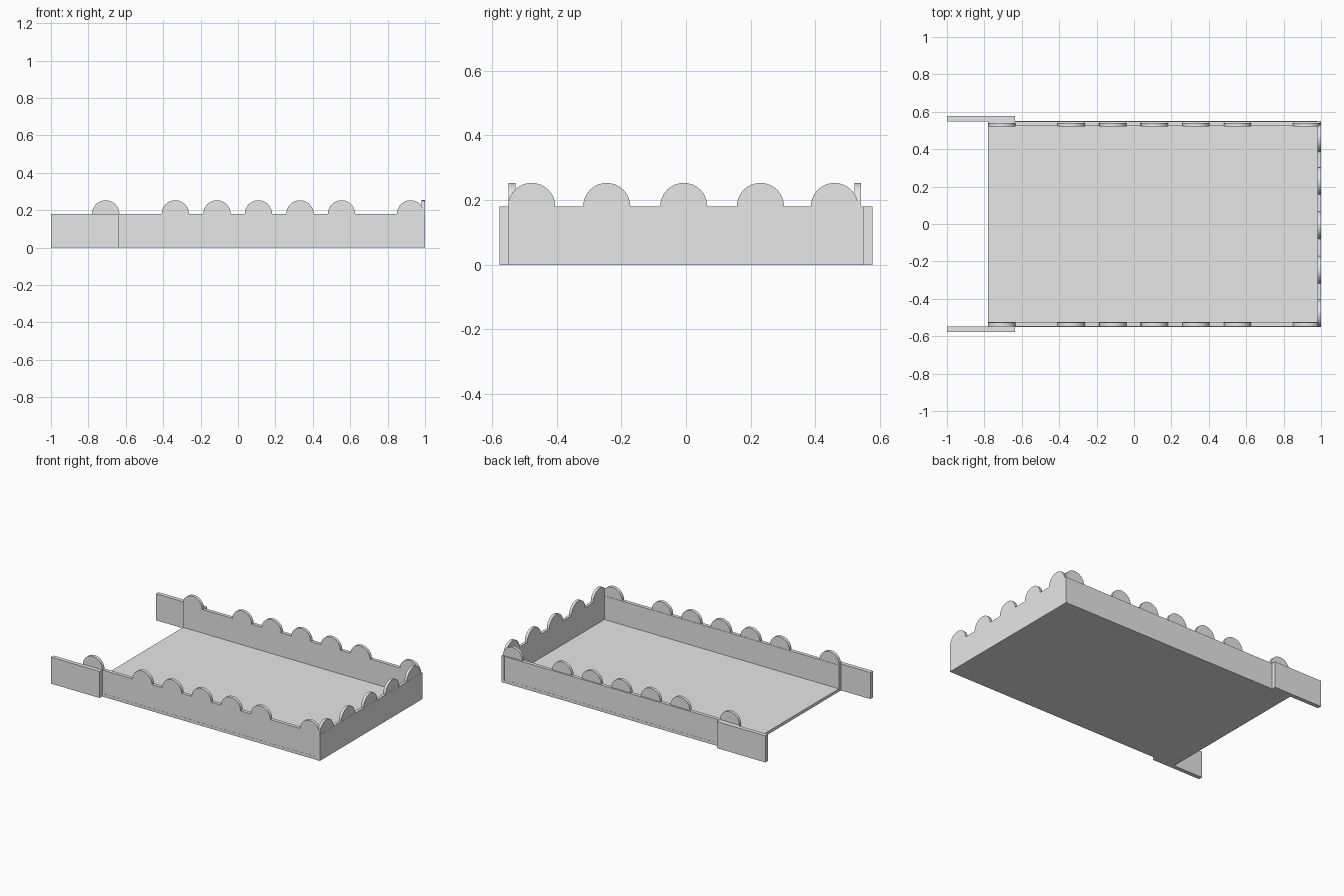
import bpy, bmesh, math
from mathutils import Vector

cube = bpy.data.objects.get("Cube")
if cube:
    bpy.data.objects.remove(cube, do_unlink=True)

grey = bpy.data.materials.new("light_grey")
grey.use_nodes = True
COLOUR = (0.8, 0.8, 0.8, 1)
grey.diffuse_color = COLOUR
grey.node_tree.nodes["Principled BSDF"].inputs["Base Color"].default_value = COLOUR

WALL_TOP = 0.18
RADIUS = 0.073
STEPS = 16


def finish(name, bm):
    bmesh.ops.recalc_face_normals(bm, faces=bm.faces)
    mesh = bpy.data.meshes.new(name)
    bm.to_mesh(mesh)
    bm.free()
    mesh.materials.append(grey)
    obj = bpy.data.objects.new(name, mesh)
    bpy.context.collection.objects.link(obj)
    return obj


def box(name, x0, x1, y0, y1, z0, z1):
    bm = bmesh.new()
    bmesh.ops.create_cube(bm, size=1)
    for v in bm.verts:
        v.co = ((x0 + x1) / 2 + v.co.x * (x1 - x0),
                (y0 + y1) / 2 + v.co.y * (y1 - y0),
                (z0 + z1) / 2 + v.co.z * (z1 - z0))
    return finish(name, bm)


def scallops(name, centres, start, depth, along_x):
    """Row of half discs standing on the wall top."""
    bm = bmesh.new()
    for c in centres:
        verts = []
        for i in range(STEPS + 1):
            a = math.pi * i / STEPS
            u, z = c + RADIUS * math.cos(a), WALL_TOP + RADIUS * math.sin(a)
            verts.append(bm.verts.new((u, start, z) if along_x else (start, u, z)))
        face = bm.faces.new(verts)
        solid = bmesh.ops.extrude_face_region(bm, geom=[face])
        shift = Vector((0, depth, 0) if along_x else (depth, 0, 0))
        moved = [g for g in solid["geom"] if isinstance(g, bmesh.types.BMVert)]
        bmesh.ops.translate(bm, verts=moved, vec=shift)
    obj = finish(name, bm)
    bpy.ops.object.select_all(action="DESELECT")
    obj.select_set(True)
    bpy.context.view_layer.objects.active = obj
    bpy.ops.object.shade_smooth_by_angle(angle=math.radians(30))


# Floor and walls
box("floor", -0.78, 1, -0.55, 0.55, 0, 0.02)
box("end_wall", 0.98, 1, -0.55, 0.55, 0, WALL_TOP)
for side, s in (("front", -1), ("back", 1)):
    y0, y1 = sorted((s * 0.525, s * 0.549))
    box(side + "_wall", -0.78, 1, y0, y1, 0, WALL_TOP)
    # Panel overlapping the outside of the wall at the open end
    y0, y1 = sorted((s * 0.549, s * 0.577))
    box(side + "_panel", -1, -0.635, y0, y1, 0, WALL_TOP)

# Scalloped tops
side_row = [-0.707, -0.335, -0.113, 0.109, 0.331, 0.553, 0.923]
scallops("front_scallops", side_row, -0.549, 0.022, True)
scallops("back_scallops", side_row, 0.521, 0.02, True)
scallops("end_scallops", [-0.477, -0.245, -0.007, 0.23, 0.459], 0.98, 0.019, False)
